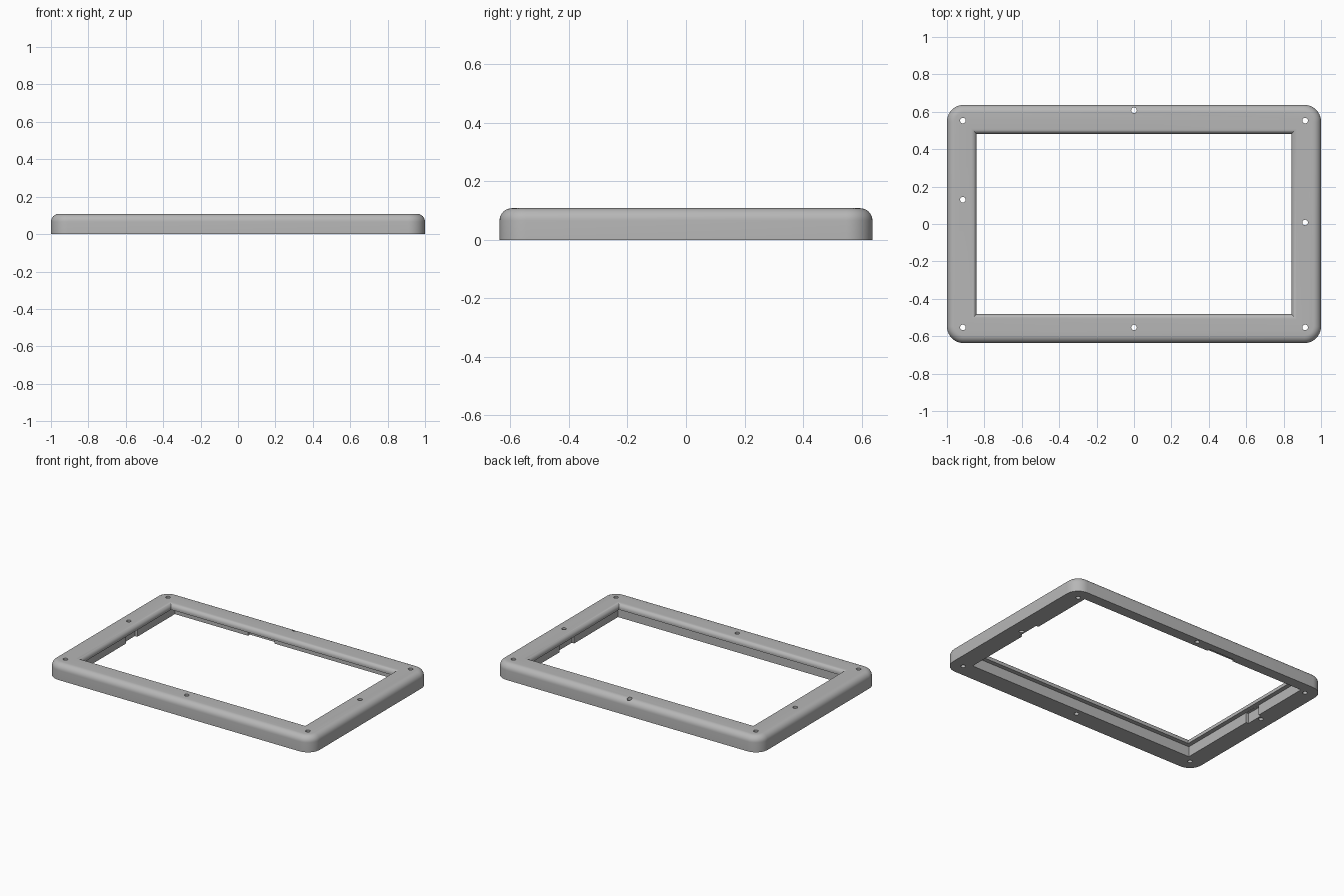
import bpy, bmesh
from math import sin, cos, pi

cube = bpy.data.objects.get("Cube")
if cube:
    bpy.data.objects.remove(cube, do_unlink=True)

HX, HY, H = 1.0, 0.637, 0.108      # outer half sizes and height
OX, OY = 0.842, 0.482              # opening half sizes
LEDGE = 0.07                       # height of the rear recess

grey = bpy.data.materials.new("plain grey")
grey.use_nodes = True
colour = (0.47, 0.47, 0.47, 1)
grey.diffuse_color = colour
grey.node_tree.nodes["Principled BSDF"].inputs["Base Color"].default_value = colour


def rounded_rect(hx, hy, r, steps):
    """Outline of a rectangle with rounded corners; r = 0 keeps them sharp."""
    if r <= 0:
        return [(hx, hy), (-hx, hy), (-hx, -hy), (hx, -hy)]
    pts = []
    for q, (sx, sy) in enumerate([(1, 1), (-1, 1), (-1, -1), (1, -1)]):
        for i in range(steps + 1):
            a = (q + i / steps) * pi / 2
            pts.append((sx * (hx - r) + r * cos(a), sy * (hy - r) + r * sin(a)))
    return pts


def loft(name, rings):
    """Solid through a stack of (outline, z) rings."""
    bm = bmesh.new()
    loops = [[bm.verts.new((x, y, z)) for x, y in pts] for pts, z in rings]
    for a, b in zip(loops, loops[1:]):
        n = len(a)
        for i in range(n):
            j = (i + 1) % n
            bm.faces.new((a[i], a[j], b[j], b[i]))
    bm.faces.new(loops[0][::-1])
    bm.faces.new(loops[-1])
    bmesh.ops.recalc_face_normals(bm, faces=bm.faces)
    mesh = bpy.data.meshes.new(name)
    bm.to_mesh(mesh)
    bm.free()
    obj = bpy.data.objects.new(name, mesh)
    bpy.context.collection.objects.link(obj)
    mesh.materials.append(grey)
    return obj


def block(name, x0, x1, y0, y1, z0, z1):
    pts = [(x1, y1), (x0, y1), (x0, y0), (x1, y0)]
    return loft(name, [(pts, z0), (pts, z1)])


def cut(target, cutter):
    cutter.hide_render = True
    mod = target.modifiers.new("cut", 'BOOLEAN')
    mod.operation, mod.solver, mod.object = 'DIFFERENCE', 'EXACT', cutter
    bpy.context.view_layer.objects.active = target
    bpy.ops.object.modifier_apply(modifier=mod.name)
    bpy.data.objects.remove(cutter, do_unlink=True)


# Outer body with rounded corners and a rounded top edge
R, CORNER, N = 0.042, 0.09, 8
rings = [(rounded_rect(HX, HY, CORNER, 10), 0)]
for i in range(N + 1):
    t = i / N * pi / 2
    inset = R * (1 - cos(t))
    rings.append((rounded_rect(HX - inset, HY - inset, CORNER - inset, 10), H - R + R * sin(t)))
frame = loft("bezel_frame", rings)

# Opening, flaring outwards at the top for the rounded inner edge
r = 0.028
rings = [(rounded_rect(OX, OY, 0, 0), -0.1)]
for i in range(N + 1):
    t = i / N * pi / 2
    out = r * (1 - cos(t))
    rings.append((rounded_rect(OX + out, OY + out, 0, 0), H - r + r * sin(t)))
rings.append((rings[-1][0], H + 0.1))
cut(frame, loft("opening_cutter", rings))

# Panel recess underneath, deeper towards the back, with three cable notches
cut(frame, block("recess_cutter", -0.872, 0.872, -0.512, 0.565, -0.1, LEDGE))
cut(frame, block("left_notch_cutter", 0.8, 0.89, -0.04, 0.12, -0.1, LEDGE - 0.001))
cut(frame, block("right_notch_cutter", -0.89, -0.8, 0.04, 0.16, -0.1, LEDGE - 0.001))
cut(frame, block("back_notch_cutter", -0.32, -0.12, 0.5, 0.585, -0.1, LEDGE - 0.001))

# Screw holes
holes = [(sx * 0.915, sy * 0.553) for sx in (-1, 1) for sy in (-1, 1)]
holes += [(0, -0.553), (0, 0.608), (-0.915, 0.13), (0.915, 0.008)]
for x, y in holes:
    ring = [(x + px, y + py) for px, py in rounded_rect(0.015, 0.015, 0.015, 4)]
    ring = [p for i, p in enumerate(ring) if i % 5 != 4]
    cut(frame, loft("hole_cutter", [(ring, -0.1), (ring, H + 0.1)]))

# Smooth rounded edges, crisp corners
bpy.ops.object.select_all(action='DESELECT')
frame.select_set(True)
bpy.context.view_layer.objects.active = frame
bpy.ops.object.shade_smooth_by_angle(angle=pi / 6)
